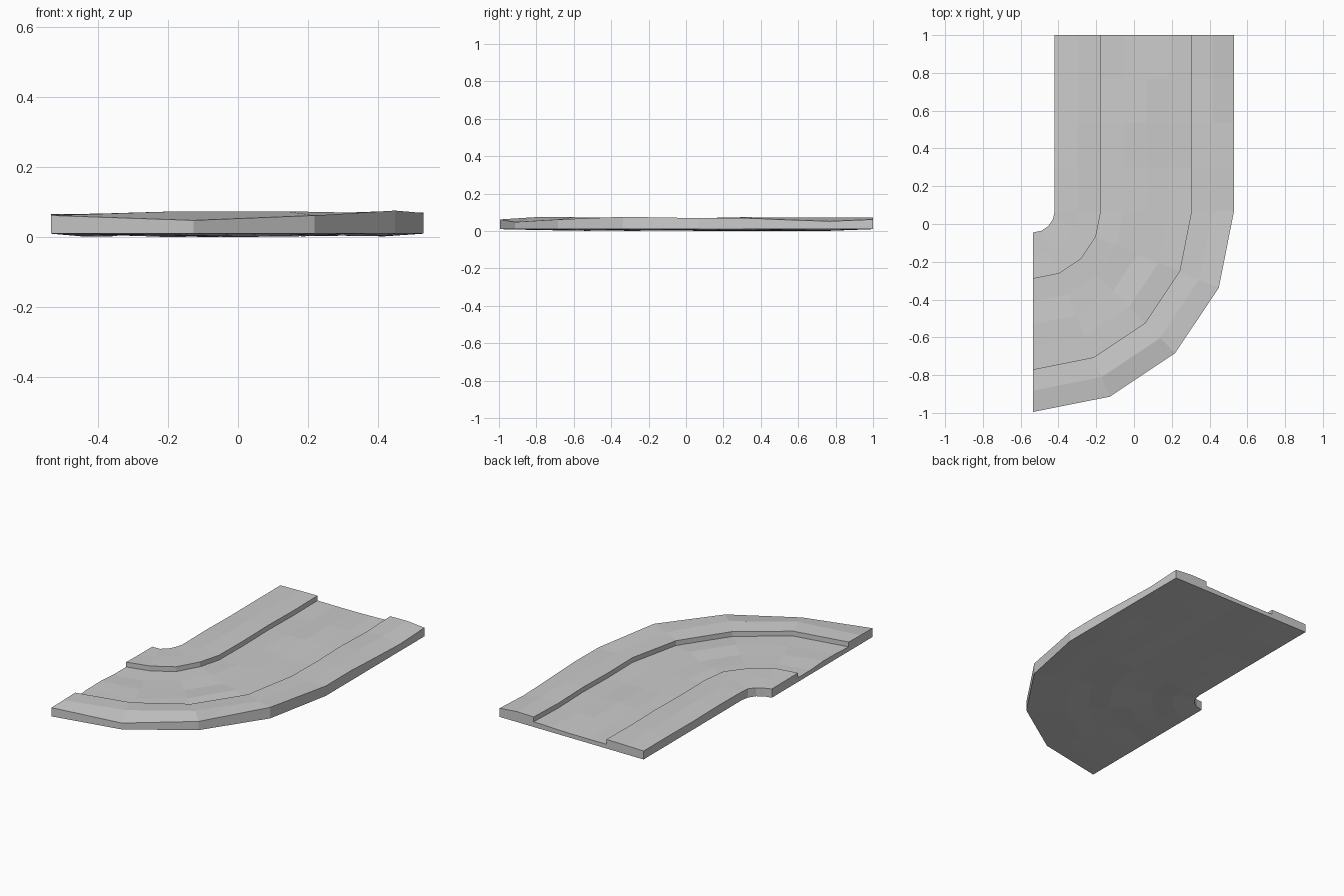
import bpy, bmesh, math, random

if "Cube" in bpy.data.objects:
    bpy.data.objects.remove(bpy.data.objects["Cube"])

random.seed(4)
CX, CY = -0.535, 0.07          # centre of the bend

# Path stations: (straight offset, bend angle)
stations = [(0.93 * (1 - i / 4), 0.0) for i in range(5)]
stations += [(0.0, math.radians(22.5 * i)) for i in range(1, 5)]

# Cross-section: (radius from bend centre, top height); doubled radii are kerbs
section = [(0.115, 0.063), (0.2375, 0.067), (0.36, 0.065), (0.36, 0.036),
           (0.48, 0.038), (0.60, 0.039), (0.72, 0.038), (0.84, 0.036),
           (0.84, 0.065), (0.9525, 0.068), (1.065, 0.062)]
outer_edge = [0.062, 0.052, 0.06, 0.07, 0.069, 0.076, 0.062, 0.048, 0.062]


def place(station, r, z):
    s, a = station
    return (CX + r * math.cos(a), CY + s - r * math.sin(a), z)


bm = bmesh.new()
top, bottom = [], []
last = len(section) - 1
for i, st in enumerate(stations):
    row_t, row_b = [], []
    wobble = 0.0
    for j, (r, z) in enumerate(section):
        # kerb top and kerb foot share the same wobble
        if j == 0 or r != section[j - 1][0]:
            wobble = random.uniform(-0.005, 0.006)
        z = outer_edge[i] if j == last else z + wobble
        row_t.append(bm.verts.new(place(st, r, z)))
        # underside: straight rim, slightly uneven inside
        if j > 0 and r == section[j - 1][0]:
            row_b.append(row_b[-1])
        else:
            rim = j in (0, last) or i in (0, len(stations) - 1)
            zb = 0.01 if rim else random.uniform(0.0, 0.012)
            row_b.append(bm.verts.new(place(st, r, zb)))
    top.append(row_t)
    bottom.append(row_b)


def face(*verts):
    unique = list(dict.fromkeys(verts))
    if len(unique) > 2:
        bm.faces.new(unique)


# Walking surface, kerbs and underside
for i in range(len(stations) - 1):
    for j in range(last):
        face(top[i][j], top[i + 1][j], top[i + 1][j + 1], top[i][j + 1])
        face(bottom[i][j], bottom[i][j + 1], bottom[i + 1][j + 1], bottom[i + 1][j])
    # Long side walls
    for j in (0, last):
        face(top[i][j], top[i + 1][j], bottom[i + 1][j], bottom[i][j])

# End walls
for i in (0, len(stations) - 1):
    for j in range(last):
        if bottom[i][j] is not bottom[i][j + 1]:
            face(top[i][j], top[i][j + 1], bottom[i][j + 1], bottom[i][j])

# Sit the lowest point on the ground
low = min(v.co.z for v in bm.verts)
for v in bm.verts:
    v.co.z -= low
bmesh.ops.recalc_face_normals(bm, faces=bm.faces)
mesh = bpy.data.meshes.new("curved_road")
bm.to_mesh(mesh)
bm.free()
road = bpy.data.objects.new("curved_road", mesh)
bpy.context.collection.objects.link(road)
